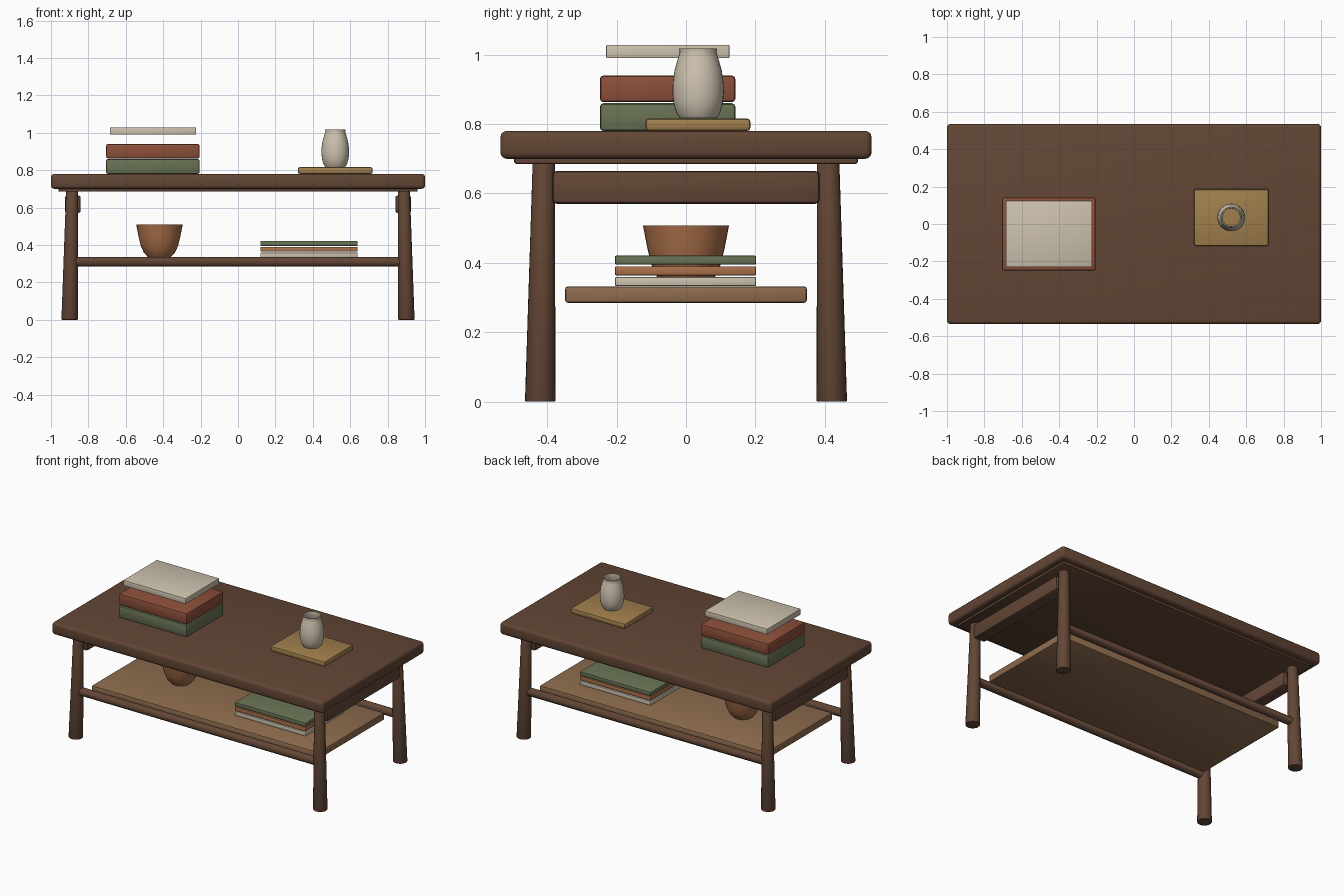
import bpy, bmesh, math
from mathutils import Vector

if "Cube" in bpy.data.objects:
    bpy.data.objects.remove(bpy.data.objects["Cube"])


def material(name, r, g, b):
    m = bpy.data.materials.new(name)
    m.diffuse_color = [((c / 255 + 0.055) / 1.055) ** 2.4 for c in (r, g, b)] + [1]
    m.use_nodes = True
    m.node_tree.nodes["Principled BSDF"].inputs["Base Color"].default_value = m.diffuse_color
    return m


DARK = material("dark_wood", 98, 70, 53)
SHELF = material("shelf_wood", 142, 108, 78)
CREAM = material("cream", 205, 194, 174)
RED = material("red_cover", 140, 79, 58)
GREEN = material("green_cover", 104, 114, 84)
TRAY = material("tray_wood", 160, 127, 77)
CLAY = material("clay", 170, 112, 74)


def finish(name, bm, mat):
    bmesh.ops.recalc_face_normals(bm, faces=bm.faces)
    me = bpy.data.meshes.new(name)
    bm.to_mesh(me)
    bm.free()
    ob = bpy.data.objects.new(name, me)
    bpy.context.collection.objects.link(ob)
    me.materials.append(mat)
    bpy.ops.object.select_all(action='DESELECT')
    ob.select_set(True)
    bpy.context.view_layer.objects.active = ob
    bpy.ops.object.shade_smooth_by_angle(angle=math.radians(35))
    return ob


def box(name, x, y, z, mat, bevel=0.005, segments=2):
    """Rounded box from (min, max) ranges."""
    bm = bmesh.new()
    bmesh.ops.create_cube(bm, size=1)
    for v in bm.verts:
        v.co = [(a + b) / 2 + c * (b - a) for c, (a, b) in zip(v.co, (x, y, z))]
    bmesh.ops.bevel(bm, geom=bm.edges[:], offset=bevel, segments=segments,
                    profile=0.5, affect='EDGES')
    return finish(name, bm, mat)


def rod(name, p, q, r1, r2, mat, flat=False):
    """Tapered round bar from p to q; flat keeps the end rings horizontal."""
    p, q = Vector(p), Vector(q)
    bm = bmesh.new()
    bmesh.ops.create_cone(bm, cap_ends=True, segments=24, radius1=r1, radius2=r2, depth=1)
    turn = Vector((0, 0, 1)).rotation_difference(q - p)
    for v in bm.verts:
        ring = Vector((v.co.x, v.co.y, 0))
        v.co = (q if v.co.z > 0 else p) + (ring if flat else turn @ ring)
    caps = {e for f in bm.faces if len(f.verts) > 4 for e in f.edges}
    bmesh.ops.bevel(bm, geom=list(caps), offset=0.004, segments=2,
                    profile=0.5, affect='EDGES')
    return finish(name, bm, mat)


def lathe(name, x, y, profile, mat):
    bm = bmesh.new()
    vs = [bm.verts.new((x + r, y, z)) for r, z in profile]
    edges = [bm.edges.new(pair) for pair in zip(vs, vs[1:])]
    bmesh.ops.spin(bm, geom=vs + edges, cent=(x, y, 0), axis=(0, 0, 1),
                   angle=math.tau, steps=32)
    bmesh.ops.remove_doubles(bm, verts=bm.verts[:], dist=1e-4)
    return finish(name, bm, mat)


# Table top and the thinner slab below it
box("table_top", (-1, 1), (-0.535, 0.535), (0.70, 0.78), DARK, 0.018, 3)
box("under_top", (-0.96, 0.96), (-0.495, 0.495), (0.685, 0.705), DARK, 0.006)

# Splayed legs and end aprons
for sx, side in ((-1, "left"), (1, "right")):
    for sy, end in ((-1, "front"), (1, "back")):
        rod(f"{end}_{side}_leg", (sx * 0.9, sy * 0.42, 0), (sx * 0.887, sy * 0.41, 0.69),
            0.044, 0.032, DARK, True)
    cx = sx * 0.883
    box(f"{side}_apron", (cx - 0.042, cx + 0.042), (-0.385, 0.385), (0.57, 0.665), DARK, 0.013)

# Long rails and the lower shelf
for sy, end in ((-1, "front"), (1, "back")):
    rod(f"{end}_rail", (-0.88, sy * 0.415, 0.31), (0.88, sy * 0.415, 0.31), 0.026, 0.026, DARK)
box("lower_shelf", (-0.835, 0.835), (-0.348, 0.348), (0.285, 0.332), SHELF, 0.007)

# Books on the table top
box("bottom_book", (-0.705, -0.205), (-0.248, 0.142), (0.78, 0.86), GREEN, 0.01)
box("middle_book", (-0.705, -0.205), (-0.248, 0.142), (0.863, 0.94), RED, 0.01)
box("top_book", (-0.685, -0.225), (-0.23, 0.125), (0.99, 1.028), CREAM, 0.003)

# Books on the shelf
for i, (mat, label) in enumerate(((CREAM, "cream"), (CLAY, "orange"), (GREEN, "green"))):
    z = 0.333 + i * 0.031
    box(f"{label}_shelf_book", (0.12, 0.64), (-0.205, 0.202), (z, z + 0.026), mat, 0.004)

# Tray with vase
box("tray", (0.32, 0.72), (-0.117, 0.186), (0.78, 0.816), TRAY, 0.01)
lathe("vase", 0.52, 0.035,
      [(0.053, 0.817), (0.063, 0.832), (0.071, 0.86), (0.074, 0.89), (0.073, 0.92),
       (0.068, 0.955), (0.058, 0.99), (0.053, 1.008), (0.055, 1.018), (0.049, 1.018),
       (0.047, 1.008), (0.052, 0.985), (0.064, 0.94), (0.067, 0.89), (0.05, 0.825)], CREAM)

# Bowl on the shelf
lathe("bowl", -0.42, 0,
      [(0, 0.334), (0.06, 0.334), (0.083, 0.358), (0.1, 0.396), (0.112, 0.445),
       (0.124, 0.508), (0.117, 0.508), (0.105, 0.447), (0.092, 0.398), (0.074, 0.364),
       (0.05, 0.345), (0, 0.343)], CLAY)
